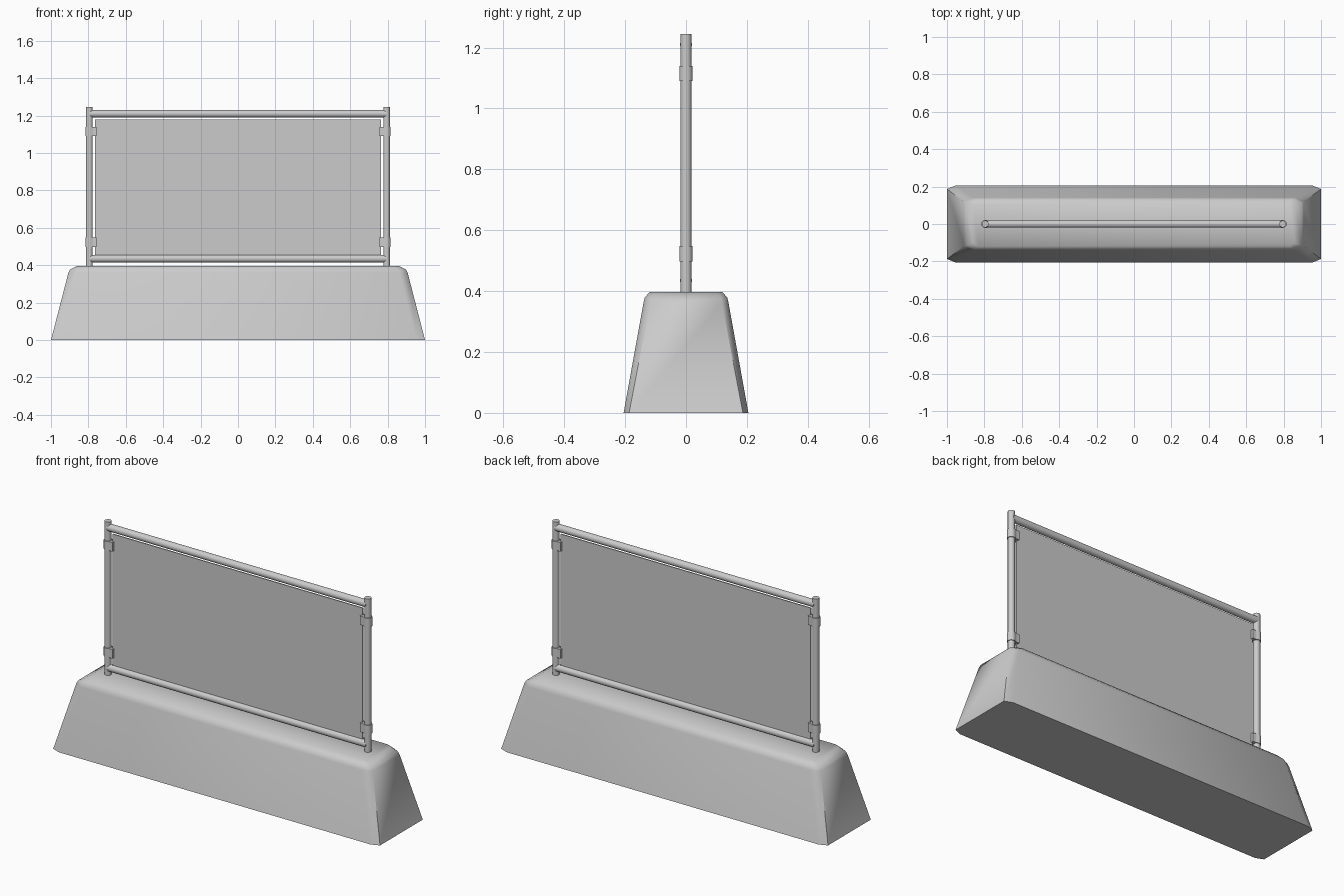
import bpy, bmesh, math

if "Cube" in bpy.data.objects:
    bpy.data.objects.remove(bpy.data.objects["Cube"])


def finish(name, bm, angle=40):
    bmesh.ops.recalc_face_normals(bm, faces=bm.faces)
    me = bpy.data.meshes.new(name)
    bm.to_mesh(me)
    bm.free()
    ob = bpy.data.objects.new(name, me)
    bpy.context.collection.objects.link(ob)
    bpy.ops.object.select_all(action='DESELECT')
    ob.select_set(True)
    bpy.context.view_layer.objects.active = ob
    bpy.ops.object.shade_smooth_by_angle(angle=math.radians(angle))
    return ob


def loft(name, rings, angle=40):
    bm = bmesh.new()
    loops = [[bm.verts.new(p) for p in r] for r in rings]
    n = len(loops[0])
    for a, b in zip(loops, loops[1:]):
        for i in range(n):
            j = (i + 1) % n
            bm.faces.new((a[i], a[j], b[j], b[i]))
    bm.faces.new(loops[0][::-1])
    bm.faces.new(loops[-1])
    return finish(name, bm, angle)


def octagon(x, y, cx, cy, z):
    q = [(x, y - cy), (x - cx, y)]
    pts = q + [(-a, b) for a, b in q[::-1]]
    pts += [(-a, -b) for a, b in pts]
    return [(a, b, z) for a, b in pts]


def tube(name, p0, p1, r, axis, sides=16):
    rings = []
    for p in (p0, p1):
        ring = []
        for i in range(sides):
            t = 2 * math.pi * i / sides
            u, v = r * math.cos(t), r * math.sin(t)
            d = (u, v, 0) if axis == 'z' else (0, u, v)
            ring.append([p[k] + d[k] for k in range(3)])
        rings.append(ring)
    return loft(name, rings)


# Tapered barrier block with chamfered corners and a softened shoulder
loft("barrier_base", [
    octagon(1.0, 0.205, 0.045, 0.018, 0.0),
    octagon(0.907, 0.14, 0.045, 0.022, 0.36),
    octagon(0.898, 0.136, 0.045, 0.022, 0.378),
    octagon(0.86, 0.12, 0.03, 0.018, 0.397),
], 60)

# Fence posts
PX = 0.795
for side, s in (("left", -1), ("right", 1)):
    tube(f"{side}_post", (s * PX, 0, 0.38), (s * PX, 0, 1.245), 0.018, 'z')

# Horizontal rails
for level, z in (("lower", 0.435), ("upper", 1.21)):
    tube(f"{level}_rail", (-PX, 0, z), (PX, 0, z), 0.02, 'x')

# Thin infill panel
px, py = 0.765, 0.003
loft("panel", [[(-px, -py, z), (px, -py, z), (px, py, z), (-px, py, z)]
               for z in (0.452, 1.18)])

# Clamps: ring around each post with a tab gripping the panel
for side, s in (("left", -1), ("right", 1)):
    prof = [(s * (PX + 0.022 * math.cos(t)), 0.022 * math.sin(t))
            for t in (math.radians(-130 + 20 * i) for i in range(14))]
    prof += [(s * 0.773, 0.016), (s * 0.757, 0.016),
             (s * 0.757, -0.016), (s * 0.773, -0.016)]
    for level, z in (("lower", 0.498), ("upper", 1.09)):
        loft(f"{side}_{level}_clamp",
             [[(x, y, zz) for x, y in prof] for zz in (z, z + 0.05)])
